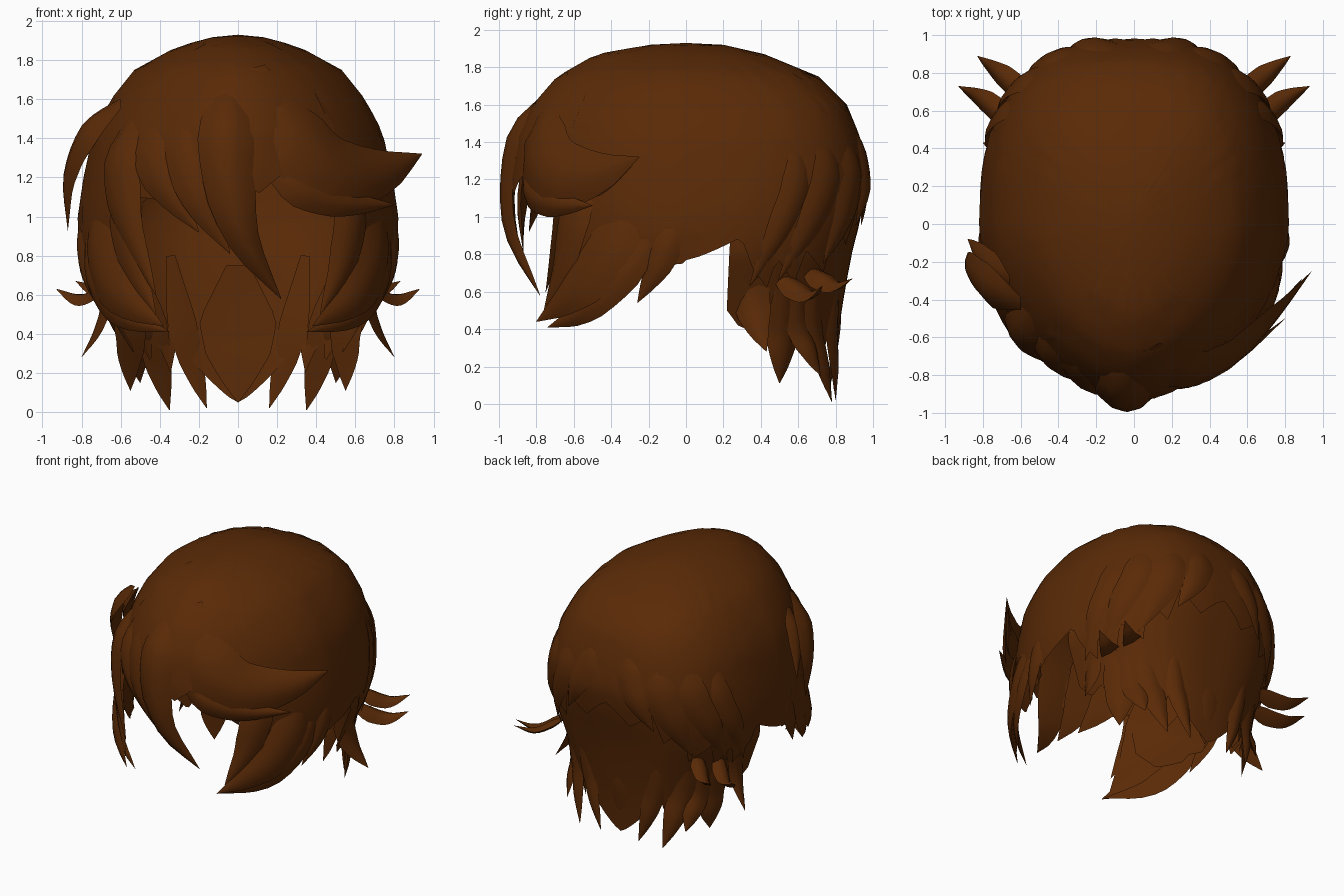
import bpy, bmesh, math
from mathutils import Vector as V

if "Cube" in bpy.data.objects:
    bpy.data.objects.remove(bpy.data.objects["Cube"])

brown = bpy.data.materials.new("brown hair")
brown.diffuse_color = (0.102, 0.023, 0.002, 1)
brown.use_nodes = True
brown.node_tree.nodes["Principled BSDF"].inputs["Base Color"].default_value = brown.diffuse_color

# Head form: height, half width, front depth, back depth
FORM = [(1.93, 0, 0, 0), (1.92, .12, .2, .2), (1.87, .31, .48, .42), (1.75, .53, .69, .71),
        (1.6, .65, .82, .86), (1.43, .74, .90, .93), (1.2, .79, .94, .985), (1.0, .82, .93, .955),
        (.8, .815, .90, .90), (.6, .73, .87, .86), (.3, .61, .82, .81), (0, .55, .8, .79)]


def interp(table, k):
    """Linear lookup in an ascending table of (key, value, ...)."""
    if k <= table[0][0]:
        return table[0][1:]
    for p, q in zip(table, table[1:]):
        if k <= q[0]:
            f = (k - p[0]) / (q[0] - p[0])
            return tuple(a + (b - a) * f for a, b in zip(p[1:], q[1:]))
    return table[-1][1:]


def surf(deg, z, off=0.0):
    """Point on the head form: 0 = front, 90 = right, 180 = back."""
    a, bf, bb = interp(FORM[::-1], z)
    s, c = math.sin(math.radians(deg)), math.cos(math.radians(deg))
    n, b = (1.75, bf) if c > 0 else (2.6, bb)
    x = a * math.copysign(abs(s) ** (2 / n), s)
    y = -b * math.copysign(abs(c) ** (2 / n), c)
    return V((x, y, z)) + off * V((s, -c, 0))


def finish(name, bm):
    bmesh.ops.remove_doubles(bm, verts=bm.verts, dist=0.0005)
    bmesh.ops.recalc_face_normals(bm, faces=bm.faces)
    me = bpy.data.meshes.new(name)
    bm.to_mesh(me)
    bm.free()
    me.materials.append(brown)
    ob = bpy.data.objects.new(name, me)
    bpy.context.collection.objects.link(ob)
    bpy.ops.object.select_all(action='DESELECT')
    ob.select_set(True)
    bpy.context.view_layer.objects.active = ob
    bpy.ops.object.shade_smooth_by_angle(angle=math.radians(50))


def shell(name, degs, top, edge, rows, off):
    """Sheet on the head form from top(deg) down to a jagged edge(deg)."""
    bm = bmesh.new()
    grid = []
    for d in degs:
        t, e = top(d), edge(d)
        grid.append([bm.verts.new(surf(d, t + (e - t) * (r / rows) ** 1.6, off(r / rows)))
                     for r in range(rows + 1)])
    for p, q in zip(grid, grid[1:]):
        for r in range(rows):
            bm.faces.new((p[r], p[r + 1], q[r + 1], q[r]))
    finish(name, bm)


def lock(name, pts, w, thick=.04, face=None, root=.3, steps=12):
    """Tapered, curved lock of hair along a smooth path; face overrides its outward side."""
    pts = [V(p) for p in pts]
    ext = [2 * pts[0] - pts[1]] + pts + [2 * pts[-1] - pts[-2]]

    def at(t):
        i = min(int(t * (len(pts) - 1)), len(pts) - 2)
        f = t * (len(pts) - 1) - i
        a, b, c, d = ext[i:i + 4]
        return .5 * (2 * b + (c - a) * f + (2 * a - 5 * b + 4 * c - d) * f * f
                     + (3 * b - a - 3 * c + d) * f ** 3)

    bm = bmesh.new()
    rings = []
    for k in range(steps + 1):
        t = k / steps
        p = at(t)
        tan = (at(min(t + .02, 1)) - at(max(t - .02, 0))).normalized()
        out = V(face) if face else p - V((0, 0, min(p.z, 1.0)))
        out = (out - tan * out.dot(tan)).normalized()
        side = tan.cross(out)
        s = interp([(0, root), (.3, 1), (.6, .82), (.85, .36), (1, .01)], t)[0]
        h = interp([(0, 0), (.3, 1), (.7, .8), (1, .02)], t)[0] * thick
        ring = [p + side * u * w * s + out * (h * (1 - u * u) - (u * w * s) ** 2 / 1.7)
                for u in (-1, -.5, 0, .5, 1)]
        ring.append(p - out * h * .3)
        rings.append([bm.verts.new(v) for v in ring])
    for p, q in zip(rings, rings[1:]):
        for i in range(6):
            bm.faces.new((p[i], q[i], q[(i + 1) % 6], p[(i + 1) % 6]))
    bm.faces.new(rings[0])
    bm.faces.new(rings[-1][::-1])
    finish(name, bm)


def pair(name, pts, w, thick=.04, face=None):
    for side, m in (("right", 1), ("left", -1)):
        lock(f"{name}_{side}", [(p[0] * m, p[1], p[2]) for p in pts], w, thick,
             face and (face[0] * m, face[1], face[2]))


# Main cap with jagged hem, higher at the back
HEM = [(0, 1.2), (10, 1.12), (20, 1.22), (30, 1.08), (42, 1.1), (44, .78), (55, .62), (68, .62),
       (70, .68), (78, .66), (80, .74), (88, .75), (103, .89), (108, .72), (114, .62), (117, .78),
       (126, .64), (130, .82), (142, .7), (146, .95), (156, .85), (160, 1.08), (172, .95), (180, 1.1)]
shell("hair_cap", range(-180, 181, 2), lambda d: 1.93, lambda d: interp(HEM, abs(d))[0],
      16, lambda t: 0)

# Nape layer under the cap, from ear to ear
NAPE = [(100, .5), (105, .4), (112, .45), (122, .3), (127, .42), (137, .25), (142, .4), (150, .2),
        (156, .36), (166, .22), (180, .05)]
NAPE_TOP = [(100, .92), (112, .85), (125, .95), (140, 1.0), (155, 1.15), (180, 1.2)]
shell("nape_hair", range(100, 261, 2), lambda d: interp(NAPE_TOP, min(d, 360 - d))[0],
      lambda d: interp(NAPE, min(d, 360 - d))[0], 10, lambda t: -.025 + .02 * t)

# Nape tips: angle at root, tip position
for i, (d, tip, w) in enumerate([(124, (.55, .5, .11), .12), (142, (.35, .78, .01), .1),
                                 (160, (.16, .80, .02), .08), (132, (.5, .72, .15), .1)]):
    a, b = surf(d, .8, -.04), surf(d, .45, -.02)
    pair(f"nape_tip_{i + 1}", [a, b, b.lerp(V(tip), .5) + V((0, 0, -.02)), tip], w, .035)
pair("nape_tip_ear", [(.70, .32, .88), (.665, .34, .62), (.70, .375, .44), (.80, .43, .28)], .11, .035, (1, -.2, .5))
lock("nape_centre", [(0, .80, .75), (0, .80, .45), (0, .78, .25), (0, .76, .05)], .2, .03)

# Outward flicks behind the ears
pair("upper_flick", [(.60, .46, .72), (.70, .58, .61), (.81, .67, .57), (.93, .73, .63)], .075, .04, (.1, -.5, 1))
pair("lower_flick", [(.54, .62, .74), (.62, .72, .66), (.72, .81, .62), (.83, .89, .67)], .075, .04, (.1, -.5, 1))

# Layered locks sweeping forward on the back of the head
for i, (d0, z0, d1, z1, w) in enumerate([(126, 1.45, 107, .63, .11), (142, 1.5, 118, .66, .13),
                                         (158, 1.5, 140, .75, .13), (173, 1.55, 160, .95, .12)]):
    path = [surf(d0 + (d1 - d0) * t ** 1.5, z0 + (z1 - z0) * t, -.02 + .03 * t) for t in (0, .33, .66, 1)]
    pair(f"back_lock_{i + 1}", path, w, .03)

# Side locks and sideburns curving to the front
pair("sideburn_front", [(.55, -.5, 1.3), (.58, -.60, 1.0), (.53, -.66, .75), (.42, -.76, .5)], .12, .03)
pair("sideburn_main", [(.74, -.22, 1.1), (.72, -.4, .82), (.61, -.6, .6), (.38, -.8, .44)], .16, .03)
pair("sideburn_low", [(.78, -.12, 1.0), (.74, -.33, .7), (.6, -.54, .5), (.35, -.74, .41)], .1, .03)
pair("sideburn_rear", [(.79, -.02, 1.05), (.79, -.13, .78), (.72, -.26, .54)], .09, .03)

# Fringe: ridged centre strand and left strands, roots buried in the cap
lock("fringe_centre", [(-.04, -.6, 1.76), (-.06, -.85, 1.5), (-.05, -.93, 1.2), (.03, -.91, .88),
                       (.22, -.78, .58)], .15, .07)
lock("fringe_left_inner", [(-.20, -.62, 1.68), (-.25, -.79, 1.4), (-.2, -.87, 1.1), (-.04, -.87, .81)], .14)
lock("fringe_left_mid", [(-.35, -.55, 1.62), (-.42, -.70, 1.35), (-.36, -.78, 1.15), (-.2, -.84, .92)], .14)
lock("fringe_left_outer", [(-.48, -.45, 1.58), (-.59, -.58, 1.3), (-.57, -.65, 1.0), (-.42, -.75, .6)], .14)

# Fringe: large strand swept to the right, with split tips
lock("fringe_swept", [(.08, -.66, 1.76), (.26, -.79, 1.44), (.5, -.71, 1.24), (.74, -.47, 1.23),
                      (.94, -.25, 1.32)], .22, .05)
lock("fringe_swept_tip", [(.45, -.7, 1.25), (.7, -.5, 1.18), (.89, -.29, 1.27)], .09)
lock("fringe_swept_low", [(.12, -.86, 1.3), (.32, -.82, 1.14), (.55, -.69, 1.07), (.8, -.5, 1.06)], .1)

# Loose locks standing off the left side
lock("left_side_lock", [(-.6, -.42, 1.58), (-.77, -.33, 1.42), (-.86, -.24, 1.2), (-.87, -.2, .93)], .14, .04)
lock("left_side_lock_rear", [(-.66, -.3, 1.52), (-.78, -.2, 1.35), (-.88, -.08, 1.12)], .1, .04)
